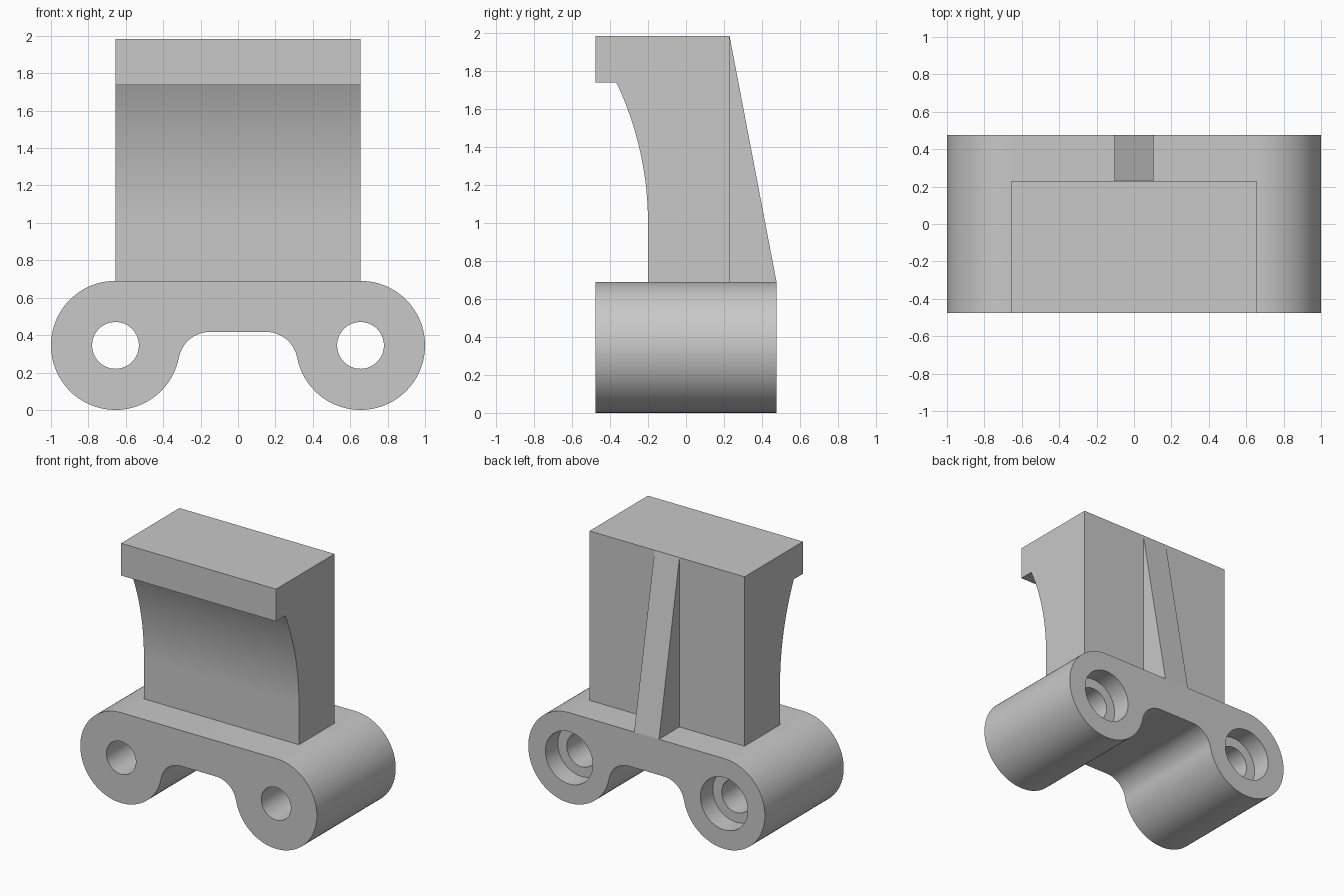
import bpy, bmesh, math
from mathutils import Vector

if "Cube" in bpy.data.objects:
    bpy.data.objects.remove(bpy.data.objects["Cube"])

grey = bpy.data.materials.new("light_grey")
grey.diffuse_color = (0.58, 0.58, 0.58, 1)
grey.use_nodes = True
grey.node_tree.nodes["Principled BSDF"].inputs["Base Color"].default_value = grey.diffuse_color

HALF_DEPTH = 0.476
BOSS_X, BOSS_R = 0.655, 0.345
BASE_TOP, TOP = 0.69, 1.984
SLAB_BACK = 0.229


def prism(name, points, sweep):
    """Extrude a closed outline of 3D points along a vector."""
    bm = bmesh.new()
    face = bm.faces.new([bm.verts.new(p) for p in points])
    new = bmesh.ops.extrude_face_region(bm, geom=[face], use_keep_orig=True)["geom"]
    bmesh.ops.translate(bm, vec=Vector(sweep),
                        verts=[v for v in new if isinstance(v, bmesh.types.BMVert)])
    return finish(name, bm)


def finish(name, bm):
    bmesh.ops.recalc_face_normals(bm, faces=bm.faces[:])
    mesh = bpy.data.meshes.new(name)
    bm.to_mesh(mesh)
    bm.free()
    mesh.materials.append(grey)
    obj = bpy.data.objects.new(name, mesh)
    bpy.context.collection.objects.link(obj)
    return obj


def activate(obj):
    bpy.ops.object.select_all(action='DESELECT')
    obj.select_set(True)
    bpy.context.view_layer.objects.active = obj


def arc(cx, cy, r, start, end, steps):
    return [(cx + r * math.cos(start + (end - start) * i / steps),
             cy + r * math.sin(start + (end - start) * i / steps))
            for i in range(steps + 1)]


# Base: two round bosses joined by a bridge with filleted underside
fx, fr, bridge_z = 0.15, 0.169, 0.417
fz = bridge_z - fr
lean = math.atan2(BOSS_R - fz, BOSS_X - fx)
right = arc(BOSS_X, BOSS_R, BOSS_R, math.pi / 2, lean - math.pi, 64)
right += arc(fx, fz, fr, lean, math.pi / 2, 16)[1:]
outline = right + [(-x, z) for x, z in reversed(right)]
base = prism("base", [(x, -HALF_DEPTH, z) for x, z in outline], (0, 2 * HALF_DEPTH, 0))


# Stepped bolt holes, counterbored from the back
def bolt_cutter(x):
    n, bm, rings = 64, bmesh.new(), []
    steps = [(0.125, -0.6), (0.125, HALF_DEPTH - 0.15), (0.2, HALF_DEPTH - 0.15), (0.2, 0.6)]
    for r, y in steps:
        rings.append([bm.verts.new((x + r * math.cos(2 * math.pi * i / n), y,
                                    BOSS_R + r * math.sin(2 * math.pi * i / n)))
                      for i in range(n)])
    for a, b in zip(rings, rings[1:]):
        for i in range(n):
            j = (i + 1) % n
            bm.faces.new((a[i], a[j], b[j], b[i]))
    bm.faces.new(rings[0])
    bm.faces.new(rings[-1])
    cutter = finish("bolt_cutter", bm)
    cutter.hide_render = True
    return cutter


for side in (-1, 1):
    cutter = bolt_cutter(side * BOSS_X)
    mod = base.modifiers.new("bolt_hole", 'BOOLEAN')
    mod.operation, mod.solver, mod.object = 'DIFFERENCE', 'EXACT', cutter
    activate(base)
    bpy.ops.object.modifier_apply(modifier=mod.name)
    bpy.data.objects.remove(cutter)

# Upright jaw: hooked lip at the front over a concave curved face
lip_y, lip_z, wall_y, curve_z = -0.366, 1.738, -0.2, 1.0
dx, dz = wall_y - lip_y, lip_z - curve_z
radius = (dx * dx + dz * dz) / (2 * dx)
curve = arc(wall_y - radius, curve_z, radius, math.asin(dz / radius), 0, 24)
profile = [(SLAB_BACK, BASE_TOP), (SLAB_BACK, TOP), (-HALF_DEPTH, TOP),
           (-HALF_DEPTH, lip_z)] + curve + [(wall_y, BASE_TOP)]
jaw = prism("upright_jaw", [(-BOSS_X, y, z) for y, z in profile], (2 * BOSS_X, 0, 0))

# Tapered stiffening rib on the back
rib = prism("back_rib", [(-0.105, SLAB_BACK, BASE_TOP), (-0.105, HALF_DEPTH, BASE_TOP),
                         (-0.105, SLAB_BACK, TOP)], (0.21, 0, 0))

for obj in (base, jaw, rib):
    activate(obj)
    bpy.ops.object.shade_smooth_by_angle(angle=math.radians(20))
